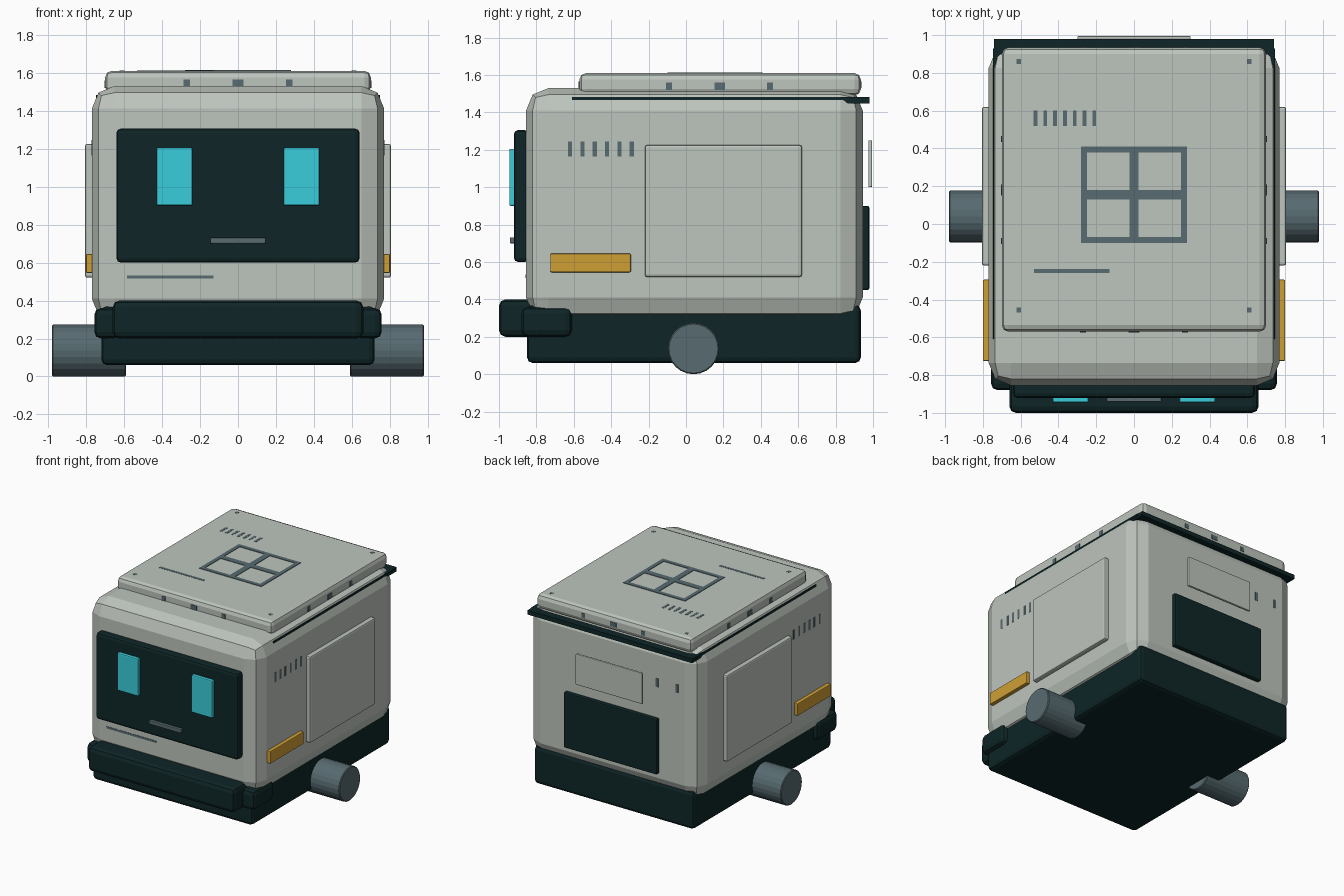
import bpy, math

if "Cube" in bpy.data.objects:
    bpy.data.objects.remove(bpy.data.objects["Cube"])


def material(name, rgb):
    m = bpy.data.materials.new(name)
    lin = [(c / 255 / 12.92) if c < 11 else ((c / 255 + 0.055) / 1.055) ** 2.4 for c in rgb]
    m.diffuse_color = (*lin, 1)
    m.use_nodes = True
    m.node_tree.nodes["Principled BSDF"].inputs["Base Color"].default_value = m.diffuse_color
    return m


SHELL = material("pale grey shell", (190, 197, 189))
DARK = material("dark teal", (14, 37, 38))
STEEL = material("steel grey", (87, 107, 113))
CYAN = material("cyan", (58, 206, 220))
AMBER = material("amber", (207, 159, 53))


def box(name, x, y, z, mat, bevel=0, seg=2):
    """Box from (min, max) ranges, with an optional bevel."""
    bpy.ops.mesh.primitive_cube_add(size=1, location=[(r[0] + r[1]) / 2 for r in (x, y, z)])
    o = bpy.context.object
    o.name = name
    for v in o.data.vertices:
        v.co = [c * (r[1] - r[0]) for c, r in zip(v.co, (x, y, z))]
    o.data.materials.append(mat)
    if bevel:
        b = o.modifiers.new("bevel", 'BEVEL')
        b.width, b.segments, b.limit_method = bevel, seg, 'NONE'
    return o


def pair(name, x, y, z, mat, bevel=0, seg=2):
    """The same box on the left and the right."""
    box("right_" + name, x, y, z, mat, bevel, seg)
    box("left_" + name, (-x[1], -x[0]), y, z, mat, bevel, seg)


# Main shell, chassis and roof
box("body_shell", (-.77, .77), (-.855, .945), (.29, 1.53), SHELL, .12)
box("chassis", (-.72, .72), (-.85, .935), (.06, .37), DARK, .03)
box("roof_slab", (-.70, .70), (-.57, .935), (1.49, 1.61), SHELL, .035)

# Dark seal under the roof with a rear lip
box("roof_seal", (-.747, .747), (-.61, .93), (1.465, 1.482), DARK)
box("rear_lip", (-.742, .742), (.83, .98), (1.447, 1.482), DARK)

# Roof hatch: outer rails and cross bars
for i, x in enumerate((-.264, 0, .264)):
    w = .024 if i == 1 else .016
    box("hatch_rail", (x - w, x + w), (-.10, .41), (1.6, 1.614), STEEL)
for i, y in enumerate((-.084, .155, .394)):
    w = .024 if i == 1 else .016
    box("hatch_bar", (-.28, .28), (y - w, y + w), (1.6, 1.614), STEEL)

# Small studs round the roof edge
for i, t in enumerate((-.27, 0, .27)):
    w = .028 if i == 1 else .016
    box("front_roof_stud", (t - w, t + w), (-.574, -.55), (1.53, 1.565), STEEL)
    box("rear_roof_stud", (t - w, t + w), (.92, .939), (1.53, 1.565), STEEL)
    pair("roof_stud", (.68, .704), (.18 + t - w, .18 + t + w), (1.52, 1.56), STEEL)

# Face: screen, eyes, mouth
box("face_screen", (-.64, .64), (-.92, -.84), (.6, 1.305), DARK, .022)
pair("eye", (.24, .43), (-.945, -.91), (.9, 1.205), CYAN, .008)
box("mouth", (-.145, .145), (-.942, -.91), (.70, .732), STEEL, .005)
box("front_seam", (-.585, -.13), (-.857, -.84), (.515, .532), STEEL)

# Bumper with wrap-round corners
box("front_bumper", (-.66, .66), (-1.0, -.80), (.2, .4), DARK, .035)
pair("bumper_corner", (.62, .757), (-.88, -.61), (.2, .36), DARK, .035)

# Side doors, amber lamps and vent slots
pair("side_door", (.75, .806), (-.22, .62), (.52, 1.225), SHELL, .012)
pair("amber_lamp", (.75, .80), (-.725, -.295), (.545, .645), AMBER, .006)
for i in range(6):
    y = -.62 + i * .066
    pair("vent_slot", (.76, .7715), (y - .011, y + .011), (1.165, 1.245), STEEL)

# Roof vent slots and seam
for i in range(7):
    x = -.522 + i * .052
    box("roof_vent_slot", (x - .01, x + .01), (.52, .60), (1.6, 1.6115), STEEL)
box("roof_seam", (-.53, -.13), (-.26, -.238), (1.6, 1.6115), STEEL)

# Screws on the roof corners
for y in (-.455, .86):
    pair("roof_screw", (.597, .623), (y - .013, y + .013), (1.6, 1.6115), STEEL)

# Rear panels and slots
box("rear_grille", (-.42, .42), (.93, .98), (.45, .9), DARK, .01)
box("rear_plate", (-.3, .3), (.975, .995), (1.0, 1.25), SHELL, .006)
for x in (-.58, -.40):
    box("rear_slot", (x - .012, x + .012), (.93, .947), (1.15, 1.22), STEEL)

# Wheels
for side, s in (("right", 1), ("left", -1)):
    bpy.ops.mesh.primitive_cylinder_add(vertices=24, radius=.137, depth=.39,
                                        location=(s * .785, .04, .137),
                                        rotation=(0, math.pi / 2, 0))
    o = bpy.context.object
    o.name = side + "_wheel"
    o.data.materials.append(STEEL)
    b = o.modifiers.new("bevel", 'BEVEL')
    b.width, b.segments = .006, 1
    b.limit_method, b.angle_limit = 'ANGLE', math.radians(40)
